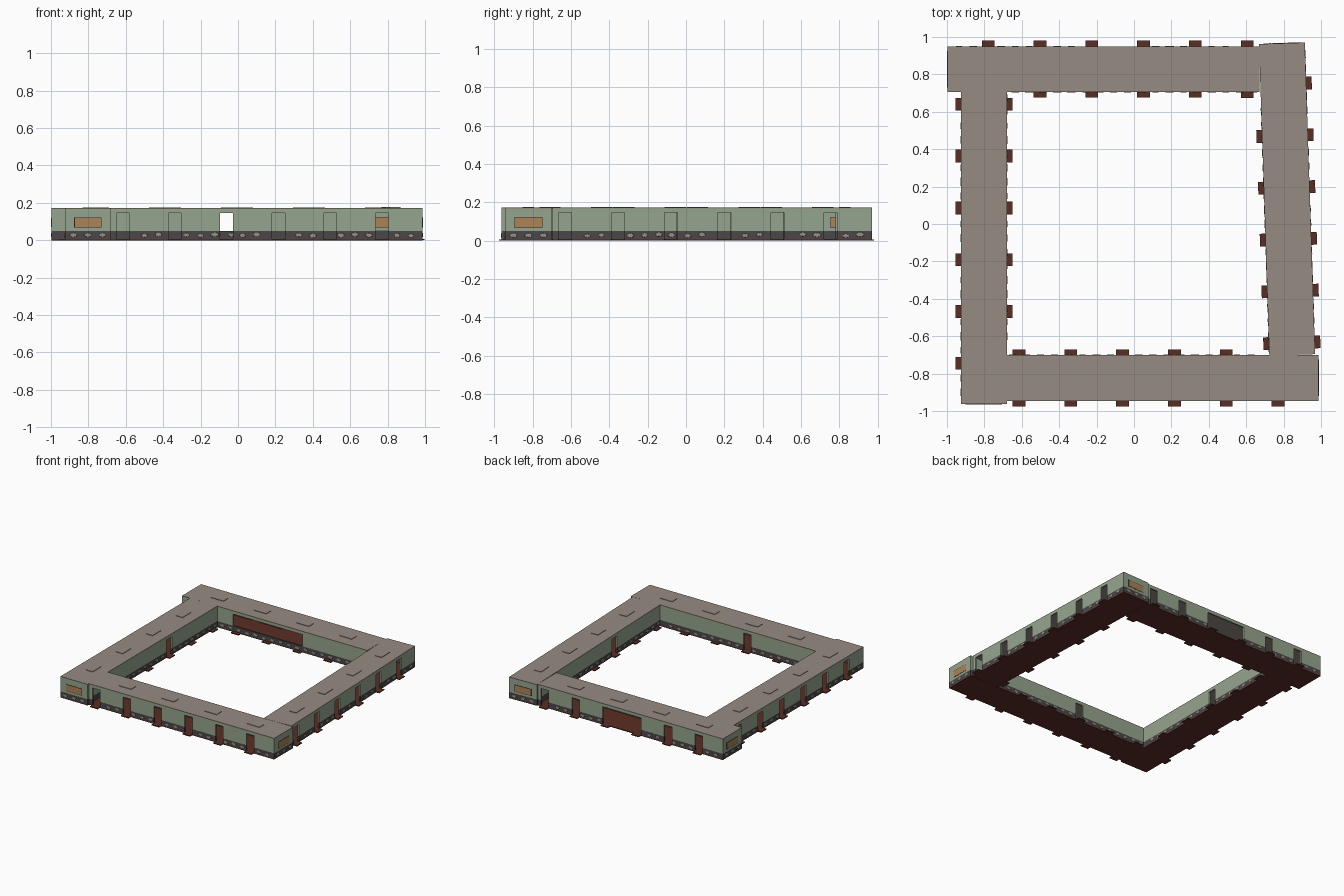
import bpy, bmesh, math, random
from mathutils import Matrix, Vector

if "Cube" in bpy.data.objects:
    bpy.data.objects.remove(bpy.data.objects["Cube"])

random.seed(4)


def material(name, rgb):
    m = bpy.data.materials.new(name)
    lin = [((c / 255 + 0.055) / 1.055) ** 2.4 for c in rgb]
    m.diffuse_color = (*lin, 1)
    m.use_nodes = True
    m.node_tree.nodes["Principled BSDF"].inputs["Base Color"].default_value = m.diffuse_color
    return m


GREEN = material("pale green plaster", (150, 165, 142))
STONE = material("dark stone", (74, 71, 71))
PEBBLE = material("light stones", (150, 143, 134))
ROOF = material("grey brown roof", (150, 140, 130))
RED = material("red brown floor", (90, 46, 36))
AMBER = material("amber window", (172, 132, 88))
DARK = material("dark frame", (48, 30, 25))

LENGTH, HALF, THICK = 1.667, 0.1225, 0.012
FLOOR, BASE, DOOR, WALL, TOP = 0.007, 0.05, 0.145, 0.166, 0.172
DOORS = [0.065 + 0.277 * k for k in range(6)]
DW = 0.034                     # half width of a door


def box(bm, x0, x1, y0, y1, z0, z1):
    size = (x1 - x0, y1 - y0, z1 - z0)
    mid = ((x0 + x1) / 2, (y0 + y1) / 2, (z0 + z1) / 2)
    bmesh.ops.create_cube(bm, size=1, matrix=Matrix.Translation(mid) @ Matrix.Diagonal((*size, 1)))


def finish(bm, name, mat, frame):
    me = bpy.data.meshes.new(name)
    bm.to_mesh(me)
    bm.free()
    me.materials.append(mat)
    ob = bpy.data.objects.new(name, me)
    ob.matrix_world = frame
    bpy.context.collection.objects.link(ob)


def strip(bm, y0, y1, z0, z1, holes):
    """Wall strip along the wing, left open at the (start, end) holes."""
    x = 0
    for a, b in sorted(holes) + [(LENGTH, LENGTH)]:
        if a > x + 1e-4:
            box(bm, x, a, y0, y1, z0, z1)
        x = max(x, b)


def pebble(bm, pos, w, h, turn):
    """Flat eight-sided stone standing against a wall."""
    m = (Matrix.Translation(pos) @ Matrix.Rotation(turn, 4, 'Z') @
         Matrix.Rotation(math.pi / 2, 4, 'X') @ Matrix.Diagonal((w, h, 1, 1)))
    bmesh.ops.create_cone(bm, cap_ends=True, segments=8, radius1=0.5, radius2=0.42,
                          depth=0.005, matrix=m)


def wing(label, x, y, angle, lift=0, gated=False):
    frame = Matrix.Translation((x, y, lift)) @ Matrix.Rotation(math.radians(angle), 4, 'Z')
    span = lambda i, j: (DOORS[i] - DW, DOORS[j] + DW)
    # openings: outer side is local -y, inner side local +y
    outer = [span(k, k) for k in range(6)]
    inner = [span(2, 2), span(5, 5)]
    outer_up, outer_low = list(outer), list(outer)
    inner_up, inner_low = list(inner), list(inner)
    if gated:
        outer_up = outer_low = [span(0, 0), span(1, 1), span(2, 3), span(4, 4), span(5, 5)]
        inner_up, inner_low = [span(2, 4), span(5, 5)], [span(5, 5)]

    # floor slab with door steps
    bm = bmesh.new()
    box(bm, 0, LENGTH, -HALF, HALF, 0, FLOOR)
    for k, d in enumerate(DOORS):
        box(bm, d - DW, d + DW, -HALF - 0.03, -HALF, 0, FLOOR)
        if k < 5:
            box(bm, d - DW, d + DW, HALF, HALF + 0.03, 0, FLOOR)
    finish(bm, label + "_floor_and_steps", RED, frame)

    # stone base and plaster walls
    sides = ((-HALF, -HALF + THICK), (HALF - THICK, HALF))
    bm = bmesh.new()
    for (y0, y1), holes in zip(sides, (outer_low, inner_low)):
        strip(bm, y0, y1, FLOOR, BASE, holes)
    box(bm, LENGTH - THICK, LENGTH, -HALF + THICK, HALF - THICK, FLOOR, BASE)
    finish(bm, label + "_stone_base", STONE, frame)
    bm = bmesh.new()
    for (y0, y1), holes in zip(sides, (outer_up, inner_up)):
        strip(bm, y0, y1, BASE, DOOR, holes)
        box(bm, 0, LENGTH, y0, y1, DOOR, WALL)
    box(bm, LENGTH - THICK, LENGTH, -HALF + THICK, HALF - THICK, BASE, WALL)
    finish(bm, label + "_walls", GREEN, frame)

    # light stones set in the base
    bm = bmesh.new()
    for side, holes, stop in ((-1, outer_low, LENGTH), (1, inner_low, 1.4)):
        s = 0.03
        while s < stop - 0.03:
            w = random.uniform(0.035, 0.052)
            if not any(a - w / 2 < s < b + w / 2 for a, b in holes):
                pebble(bm, (s, side * HALF, random.uniform(0.024, 0.032)),
                       w, random.uniform(0.02, 0.028), 0 if side < 0 else math.pi)
            s += 0.075
    for i in range(3):
        pebble(bm, (LENGTH, (i - 1) * 0.078, 0.028), 0.045, 0.025, math.pi / 2)
    finish(bm, label + "_base_stones", PEBBLE, frame)

    # roof slab with low hatches
    bm = bmesh.new()
    box(bm, 0, LENGTH, -HALF, HALF, WALL, TOP)
    for k in range(4):
        c = 0.26 + 0.385 * k
        box(bm, c - 0.055, c + 0.055, -0.03, 0.03, TOP, TOP + 0.004)
    finish(bm, label + "_roof", ROOF, frame)

    # end window, seen from both sides of the wall
    bm = bmesh.new()
    box(bm, LENGTH - THICK - 0.001, LENGTH + 0.001, -0.073, 0.073, 0.067, 0.123)
    finish(bm, label + "_window_frame", DARK, frame)
    bm = bmesh.new()
    box(bm, LENGTH - THICK - 0.002, LENGTH + 0.002, -0.07, 0.07, 0.07, 0.12)
    finish(bm, label + "_window_pane", AMBER, frame)


# pinwheel of four wings; the right one stands slightly askew
wing("front_wing", -0.68, -0.8225, 0)
wing("right_wing", 0.846, -0.70, 91.9, lift=0.001)
wing("back_wing", 0.67, 0.8275, 180, gated=True)
wing("left_wing", -0.8025, 0.705, 270)
